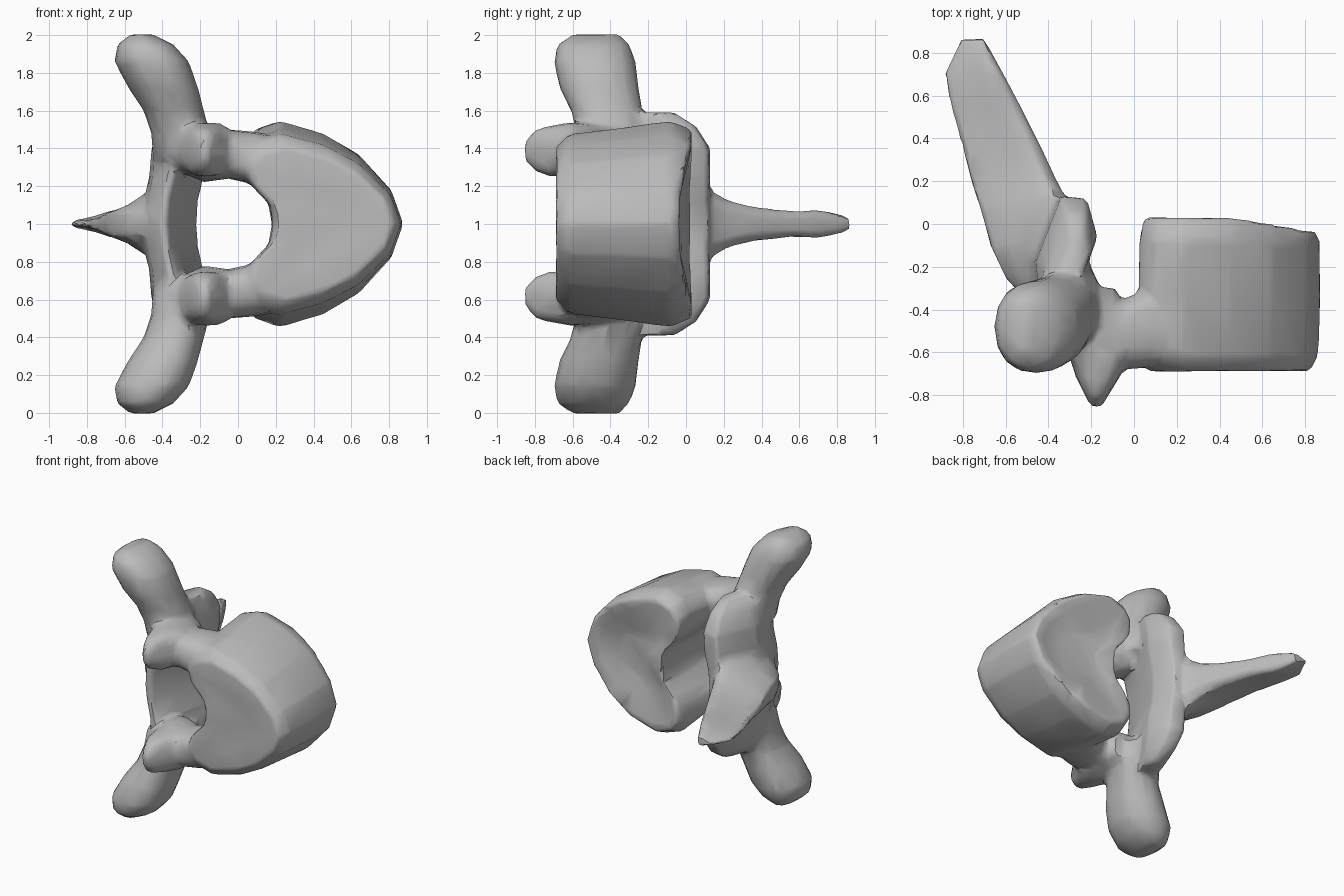
import bpy, bmesh, math

cube = bpy.data.objects.get("Cube")
if cube:
    bpy.data.objects.remove(cube)

bone = bpy.data.materials.new("bone_grey")
bone.use_nodes = True
bone.diffuse_color = (0.5, 0.5, 0.5, 1)
bone.node_tree.nodes["Principled BSDF"].inputs["Base Color"].default_value = (0.5, 0.5, 0.5, 1)

bm = bmesh.new()


def loft(rings):
    """Skin a closed tube through equal-sized rings and cap both ends."""
    loops = [[bm.verts.new(p) for p in ring] for ring in rings]
    n = len(loops[0])
    faces = [bm.faces.new(loops[0]), bm.faces.new(loops[-1])]
    for a, b in zip(loops, loops[1:]):
        for i in range(n):
            j = (i + 1) % n
            faces.append(bm.faces.new((a[i], a[j], b[j], b[i])))
    bmesh.ops.recalc_face_normals(bm, faces=faces)


def oval(u0, u1, v0, v1, power=0.75, n=16):
    """Rounded box outline filling the given limits."""
    pts = []
    for i in range(n):
        a = 2 * math.pi * i / n
        c, s = math.cos(a), math.sin(a)
        c = math.copysign(abs(c) ** power, c)
        s = math.copysign(abs(s) ** power, s)
        pts.append(((u0 + u1) / 2 + c * (u1 - u0) / 2,
                    (v0 + v1) / 2 + s * (v1 - v0) / 2))
    return pts


def wedge(x0, x1, h):
    """Blade outline: narrow edge at x0, widening towards x1."""
    upper = [(0, 0.22), (0.25, 0.36), (0.5, 0.58), (0.75, 0.88), (0.88, 1), (1, 0.6)]
    side = [(x0 + t * (x1 - x0), w * h) for t, w in upper]
    return side + [(x, -z) for x, z in reversed(side)]


# Vertebral body: kidney outline lofted along y, back plate tilted at the far end
half = [(0.875, 0), (0.815, 0.18), (0.64, 0.37), (0.45, 0.48), (0.22, 0.548),
        (0.08, 0.5), (0.02, 0.41), (0.03, 0.29), (0.08, 0.21), (0.16, 0.12), (0.18, 0)]
outline = half + [(x, -z) for x, z in half[-2:0:-1]]
sections = [(-0.675, 0.4, 0.4, 0), (-0.69, 0.88, 0.74, 0), (-0.62, 0.975, 0.87, 0),
            (-0.35, 1, 0.93, 0), (-0.08, 0.99, 1, 0), (0.035, 0.94, 0.91, 0.16),
            (0.015, 0.76, 0.72, 0.16), (-0.02, 0.4, 0.4, 0.1)]
loft([[(0.45 + (x - 0.45) * sx, y - tilt * max(0, x - 0.45), 1 + z * sz)
       for x, z in outline] for y, sx, sz, tilt in sections])

# Spinous process: blade swept backwards from a broad foot
spine = [(-0.36, -0.5, -0.36, 0.22), (-0.25, -0.6, -0.33, 0.28), (-0.1, -0.67, -0.3, 0.29),
         (0.05, -0.71, -0.29, 0.25), (0.14, -0.74, -0.33, 0.18), (0.22, -0.765, -0.37, 0.13),
         (0.35, -0.8, -0.43, 0.095), (0.57, -0.86, -0.54, 0.07),
         (0.7, -0.885, -0.61, 0.08), (0.865, -0.81, -0.7, 0.04)]
loft([[(x, y, 1 + z) for x, z in wedge(*box)] for y, *box in spine])

# Lamina outline: thin front edge, slanted inner wall, blunt back edge
plate = [(-0.4, -0.52), (-0.36, -0.5), (-0.3, -0.3), (-0.21, -0.06), (-0.26, 0.12),
         (-0.38, 0.13), (-0.5, -0.18), (-0.48, -0.36)]

for side in (1, -1):
    # Lamina: from the middle out to the lower joint (height, shift, size)
    lamina = [(-0.03, -0.01, 1), (0.12, 0, 1), (0.25, 0.03, 1),
              (0.4, 0.04, 1), (0.52, 0.05, 0.8), (0.59, 0.06, 0.5)]
    loft([[(-0.33 + (x + 0.33) * k + dx, -0.25 + (y + 0.25) * k, 1 + side * z)
           for x, y in plate] for z, dx, k in lamina])

    # Pedicle: bridge between lamina and body
    pedicle = [(-0.36, -0.55, -0.2, 0.3, 0.52), (-0.18, -0.67, -0.3, 0.22, 0.53),
               (-0.05, -0.68, -0.35, 0.24, 0.5), (0.08, -0.67, -0.3, 0.21, 0.49),
               (0.3, -0.62, -0.2, 0.15, 0.45)]
    loft([[(x, y, 1 + side * z) for y, z in oval(*box)] for x, *box in pedicle])

    # Upper joint process: pointed knob to the front
    knob = [(-0.3, -0.36, -0.08, 0.3, 0.5), (-0.6, -0.31, -0.01, 0.25, 0.54),
            (-0.72, -0.27, -0.07, 0.25, 0.52), (-0.8, -0.23, -0.12, 0.28, 0.5),
            (-0.855, -0.2, -0.15, 0.34, 0.43)]
    loft([[(x, y, 1 + side * z) for x, z in oval(*box)] for y, *box in knob])

    # Transverse process: club-shaped arm
    arm = [(0.35, -0.45, -0.17, -0.55, -0.12), (0.48, -0.46, -0.15, -0.58, -0.18),
           (0.6, -0.5, -0.18, -0.61, -0.23), (0.72, -0.58, -0.21, -0.67, -0.25),
           (0.86, -0.655, -0.26, -0.7, -0.265), (0.95, -0.64, -0.34, -0.68, -0.3),
           (1.004, -0.57, -0.45, -0.6, -0.35)]
    loft([[(x, y, 1 + side * z) for x, y in oval(*box, 0.9)] for z, *box in arm])

mesh = bpy.data.meshes.new("vertebra")
bm.to_mesh(mesh)
bm.free()
vertebra = bpy.data.objects.new("vertebra", mesh)
bpy.context.collection.objects.link(vertebra)
bpy.ops.object.select_all(action="DESELECT")
vertebra.select_set(True)
bpy.context.view_layer.objects.active = vertebra

# Fuse the parts into one skin, soften the joins, then reduce to facets
fuse = vertebra.modifiers.new("fuse", "REMESH")
fuse.mode = "VOXEL"
fuse.voxel_size = 0.018
soften = vertebra.modifiers.new("soften", "SMOOTH")
soften.factor = 0.5
soften.iterations = 7
facet = vertebra.modifiers.new("facet", "DECIMATE")
facet.ratio = 0.05
for name in ("fuse", "soften", "facet"):
    bpy.ops.object.modifier_apply(modifier=name)

vertebra.data.materials.clear()
vertebra.data.materials.append(bone)
bpy.ops.object.shade_smooth_by_angle(angle=math.radians(35))
